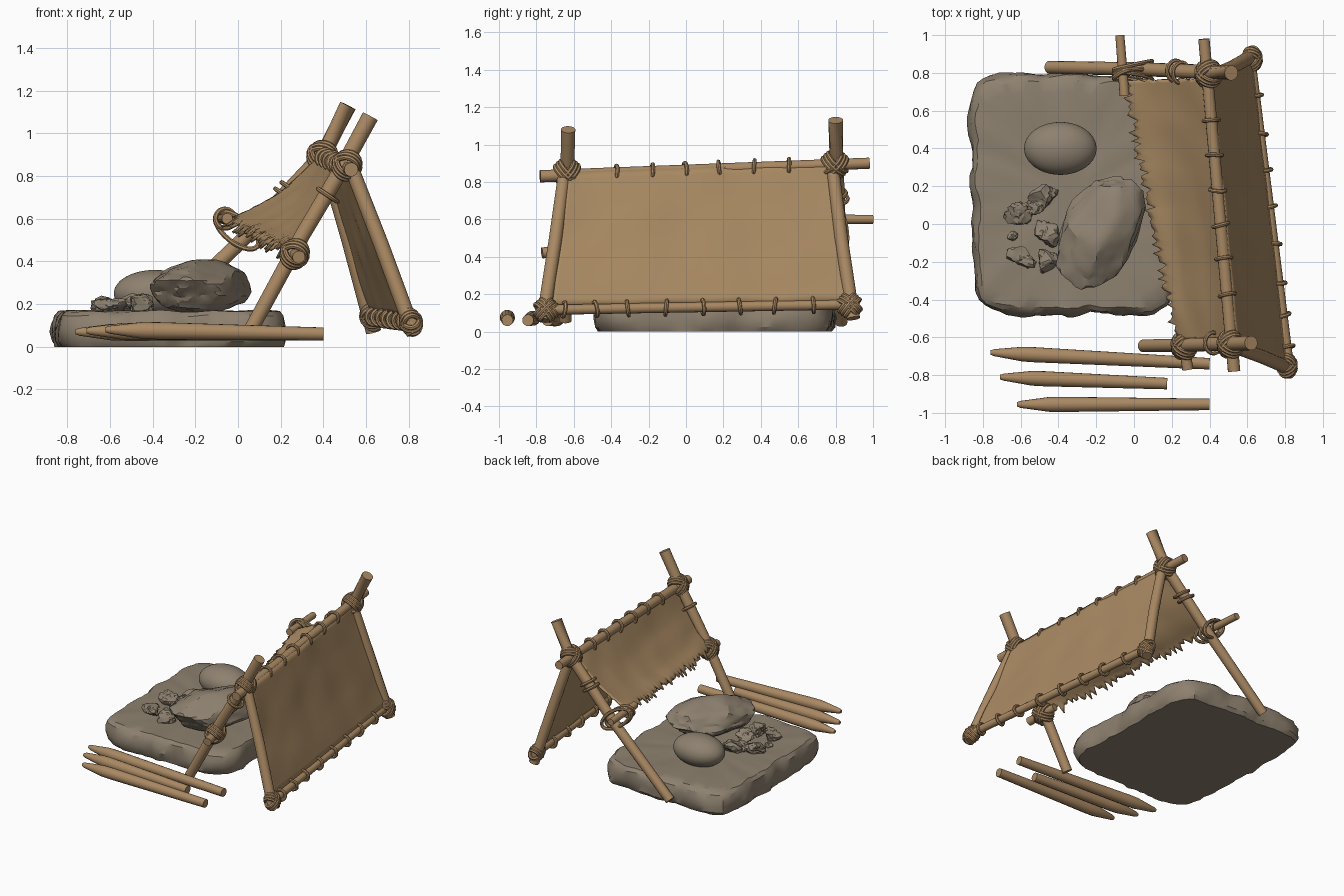
import bpy, bmesh, math, random
from mathutils import Vector, Matrix, noise

if "Cube" in bpy.data.objects:
    bpy.data.objects.remove(bpy.data.objects["Cube"])

random.seed(4)
V = Vector


def mat(name, rgb):
    m = bpy.data.materials.new(name)
    m.diffuse_color = (*rgb, 1)
    m.use_nodes = True
    m.node_tree.nodes["Principled BSDF"].inputs["Base Color"].default_value = m.diffuse_color
    return m


WOOD = mat("wood_tan", (0.40, 0.25, 0.125))
CLOTH = mat("hide_tan", (0.40, 0.255, 0.125))
STONE = mat("stone_grey", (0.27, 0.22, 0.16))


def finish(name, bm, material, angle=40):
    bmesh.ops.recalc_face_normals(bm, faces=bm.faces)
    me = bpy.data.meshes.new(name)
    bm.to_mesh(me)
    bm.free()
    ob = bpy.data.objects.new(name, me)
    bpy.context.collection.objects.link(ob)
    me.materials.append(material)
    bpy.ops.object.select_all(action='DESELECT')
    ob.select_set(True)
    bpy.context.view_layer.objects.active = ob
    bpy.ops.object.shade_smooth_by_angle(angle=math.radians(angle))
    return ob


def skin(bm, rings, closed=False):
    n = len(rings[0])
    pairs = list(zip(rings, rings[1:])) + ([(rings[-1], rings[0])] if closed else [])
    for a, b in pairs:
        for i in range(n):
            bm.faces.new((a[i], a[(i + 1) % n], b[(i + 1) % n], b[i]))


def pole(name, pts, radii, sides=14):
    bm = bmesh.new()
    pts = [V(p) for p in pts]
    rings = []
    for i, p in enumerate(pts):
        t = (pts[min(i + 1, len(pts) - 1)] - pts[max(i - 1, 0)]).normalized()
        u = t.cross(V((0.31, 0.2, 0.93)) if abs(t.z) < 0.8 else V((0, 1, 0))).normalized()
        w = t.cross(u)
        rings.append([bm.verts.new(p + radii[i] * (u * math.cos(k * math.tau / sides) + w * math.sin(k * math.tau / sides)))
                      for k in range(sides)])
    skin(bm, rings)
    bm.faces.new(rings[0])
    bm.faces.new(rings[-1])
    return finish(name, bm, WOOD)


def rope_ring(bm, c, u, v, r=0.011, n=28, sides=7):
    """Elliptical rope loop around c with half axes u and v."""
    nrm = u.cross(v).normalized()
    rings = []
    for i in range(n):
        a = i * math.tau / n
        p = c + u * math.cos(a) + v * math.sin(a)
        out = (v * math.cos(a) - u * math.sin(a)).cross(nrm).normalized()
        rings.append([bm.verts.new(p + r * (out * math.cos(k * math.tau / sides) + nrm * math.sin(k * math.tau / sides)))
                      for k in range(sides)])
    skin(bm, rings, True)


def lash(bm, c, a, b, size=0.062, depth=0.06):
    """Crossed lashing where poles with directions a and b meet."""
    c, a, b = V(c), V(a).normalized(), V(b).normalized()
    d = a.cross(b).normalized()
    for s in (1, -1):
        diag = (a + s * b).normalized()
        off = diag.cross(d)
        for k in (-1, 0, 1):
            rope_ring(bm, c + off * 0.02 * k, diag * size, d * (depth - 0.006 * abs(k)), 0.012)


def bindings(name, p, q, fractions, radius):
    """Rope loops around a bar running from p to q."""
    bm = bmesh.new()
    p, q = V(p), V(q)
    t = (q - p).normalized()
    for f in fractions:
        ax = (t + V((random.uniform(-.2, .2), 0, random.uniform(-.2, .2)))).normalized()
        u = ax.cross(V((0, 0, 1))).normalized()
        rope_ring(bm, p.lerp(q, f), u * radius, ax.cross(u) * radius)
    finish(name, bm, WOOD)


# Frame: long poles, legs and horizontal bars
RF, RB = (0.53, -0.78, 0.83), (0.37, 0.98, 0.90)
BF, BB = (0.825, -0.79, 0.115), (0.61, 0.92, 0.145)
pole("front_long_pole", [(0.05, -0.645, 0.06), (0.30, -0.64, 0.52), (0.49, -0.635, 0.84), (0.62, -0.63, 1.08)],
     [0.034, 0.036, 0.037, 0.039])
pole("back_long_pole", [(-0.45, 0.83, 0.05), (0.02, 0.82, 0.50), (0.40, 0.805, 0.90), (0.515, 0.80, 1.13)],
     [0.034, 0.036, 0.038, 0.040])
pole("front_rear_leg", [(0.515, -0.645, 0.88), (0.67, -0.70, 0.48), (0.825, -0.765, 0.06)], [0.034, 0.036, 0.036])
pole("back_rear_leg", [(0.40, 0.78, 0.91), (0.52, 0.83, 0.5), (0.635, 0.895, 0.07)], [0.034, 0.036, 0.036])
pole("ridge_bar", [RF, RB], [0.033, 0.030])
pole("bottom_bar", [BF, BB], [0.027, 0.027])
pole("front_awning_peg", [(0.285, -0.77, 0.42), (0.25, -0.54, 0.445)], [0.03, 0.026])
pole("back_awning_peg", [(-0.075, 1.0, 0.60), (-0.05, 0.68, 0.60)], [0.024, 0.026])

# Rope bindings along the bars
bindings("ridge_bindings", RF, RB, [0.23, 0.34, 0.44, 0.545, 0.65, 0.755], 0.041)
bindings("bottom_bindings", BF, BB, [0.08, 0.18, 0.28, 0.40, 0.515, 0.63, 0.74, 0.86], 0.038)

# Crossed lashings at the joints
bm = bmesh.new()
bar = V(RB) - V(RF)
lash(bm, (0.51, -0.637, 0.85), (0.13, 0, 0.24), bar, 0.07, 0.062)
lash(bm, (0.395, 0.795, 0.893), (0.13, 0, 0.24), bar, 0.07, 0.065)
lash(bm, (0.81, -0.75, 0.115), (0.15, -0.06, -0.42), bar, 0.06, 0.045)
lash(bm, (0.625, 0.875, 0.14), (0.12, 0.06, -0.42), bar, 0.06, 0.045)
lash(bm, (0.265, -0.645, 0.435), (0.25, 0, 0.46), bar, 0.07, 0.06)
for k in (-1, 0, 1):  # long loops hanging the back peg from its pole
    rope_ring(bm, V((-0.005, 0.81 + 0.03 * k, 0.545)), V((0.095, 0.02 * k, -0.075)), V((0.035, 0.01, 0.045)), 0.012)
rope_ring(bm, V((-0.06, 0.79, 0.60)), V((0.045, 0.02, 0)), V((0, 0.015, 0.045)), 0.012)
for c, u in (((0.42, -0.63, 0.71), 0.055), ((0.22, 0.81, 0.71), 0.055), ((0.25, 0.80, 0.74), 0.055)):
    rope_ring(bm, V(c), V((0, u, 0)), V((0.045, 0, -0.03)))
finish("joint_lashings", bm, WOOD)


# Hide sheets spanning four corners (top front, top back, low front, low back)
def sheet(name, tf, tb, lf, lb, sag, ragged, nu=90, nv=20):
    bm = bmesh.new()
    tf, tb, lf, lb = map(V, (tf, tb, lf, lb))
    rows = []
    teeth = [random.uniform(-0.02, 0.05) + (0.045 if i % 3 == 0 else 0) for i in range(nu + 1)]
    for j in range(nv + 1):
        row = []
        for i in range(nu + 1):
            s, t = i / nu, j / nv
            if ragged:
                t *= 1 + teeth[i] * max(0, (t - 0.8) / 0.2) * 1.6
                s += 0.012 * noise.noise(V((j * 0.9, i // 45, 3))) * abs(2 * s - 1) ** 6
            p = tf.lerp(tb, s).lerp(lf.lerp(lb, s), t)
            dip = math.sin(math.pi * min(t, 1))
            p += V(sag) * dip * (0.5 + 0.5 * math.sin(math.pi * min(max(s, 0), 1)))
            p.z += 0.010 * noise.noise(V((s * 6, t * 3, 1)))
            p.x += 0.010 * noise.noise(V((s * 5, t * 3, 7)))
            row.append(bm.verts.new(p))
        rows.append(row)
    for a, b in zip(rows, rows[1:]):
        for i in range(nu):
            bm.faces.new((a[i], a[i + 1], b[i + 1], b[i]))
    ob = finish(name, bm, CLOTH)
    m = ob.modifiers.new("thickness", 'SOLIDIFY')
    m.thickness, m.offset = 0.012, 0


sheet("rear_hide", (0.545, -0.625, 0.855), (0.405, 0.78, 0.90), (0.80, -0.715, 0.14), (0.625, 0.86, 0.16),
      (-0.01, 0, -0.005), False)
sheet("awning_hide", (0.51, -0.61, 0.84), (0.39, 0.77, 0.895), (0.24, -0.61, 0.46), (-0.03, 0.76, 0.60),
      (0.02, 0, -0.06), True)

# Sharpened stakes lying in front
for i, (tip, end) in enumerate([((-0.76, -0.68, 0.07), (0.40, -0.74, 0.06)),
                                ((-0.71, -0.81, 0.075), (0.175, -0.845, 0.06)),
                                ((-0.62, -0.955, 0.08), (0.40, -0.955, 0.06))]):
    a, b = V(tip), V(end)
    d = (b - a).normalized()
    pole(f"stake_{i + 1}", [a, a + d * 0.02, a + d * 0.17, a + d * 0.24, b],
         [0.012, 0.019, 0.040, 0.041, 0.031], 12)

# Broad base slab: stacked rounded-rectangle outlines with a rough rim
bm = bmesh.new()
rings, N = [], 110
for z, f in ((0, 0.965), (0.025, 0.99), (0.07, 1), (0.11, 0.99), (0.145, 0.975), (0.165, 0.94),
             (0.168, 0.85), (0.166, 0.65), (0.163, 0.4), (0.163, 0.15)):
    ring = []
    for k in range(N):
        a = k * math.tau / N
        c, s = math.cos(a), math.sin(a)
        r = (abs(c) ** 7 + abs(s) ** 7) ** (-1 / 7)
        p = V((-0.325 + 0.535 * f * r * c, 0.155 + 0.635 * f * r * s, z))
        p.x += 0.03 * (p.y - 0.155) * -1 * f
        rough = noise.noise(p * 6) * 0.028 + noise.noise(p * 19) * 0.014
        p += V((c, s, 0)) * rough
        if z > 0.1:
            p.z += noise.noise(p * 9) * 0.010
        ring.append(bm.verts.new(p))
    rings.append(ring)
skin(bm, rings)
bm.faces.new(rings[0])
bm.faces.new(rings[-1])
finish("base_slab", bm, STONE, 30)


# Loose stones: spheres cut back by random planes
def rock(name, c, size, turn=0, cuts=0, sub=4, low=0.72, angle=25, rough=0.0):
    bm = bmesh.new()
    bmesh.ops.create_icosphere(bm, subdivisions=sub, radius=1)
    planes = [(V([random.gauss(0, 1) for _ in range(3)]).normalized(), random.uniform(low, 0.95)) for _ in range(cuts)]
    for v in bm.verts:
        d = v.co.normalized()
        r = min([1.06 if cuts else 1] + [h / d.dot(n) for n, h in planes if d.dot(n) > 0.1])
        v.co = d * r * (1 + rough * noise.noise(d * 4 + V(c) * 9))
    bmesh.ops.transform(bm, verts=bm.verts, matrix=Matrix.Translation(c) @ Matrix.Rotation(math.radians(turn), 4, 'Z')
                        @ Matrix.Diagonal((*size, 1)))
    finish(name, bm, STONE, angle)


rock("smooth_stone", (-0.39, 0.40, 0.25), (0.192, 0.14, 0.11), 0, 0, 4, 1, 60)
rock("rough_boulder", (-0.19, -0.035, 0.275), (0.325, 0.205, 0.13), 62, 26, 4, 0.8, 22, 0.06)
for i, (x, y, r) in enumerate([(-0.61, 0.07, 0.075), (-0.475, 0.14, 0.075), (-0.465, -0.05, 0.07),
                               (-0.595, -0.18, 0.07), (-0.45, -0.19, 0.075), (-0.64, -0.07, 0.03),
                               (-0.52, 0.09, 0.05)]):
    rock(f"chip_{i + 1}", (x, y, 0.165 + r * 0.45), (r * 1.15, r * 0.95, r * 0.8), i * 50, 9, 3, 0.45, 20, 0.25)
